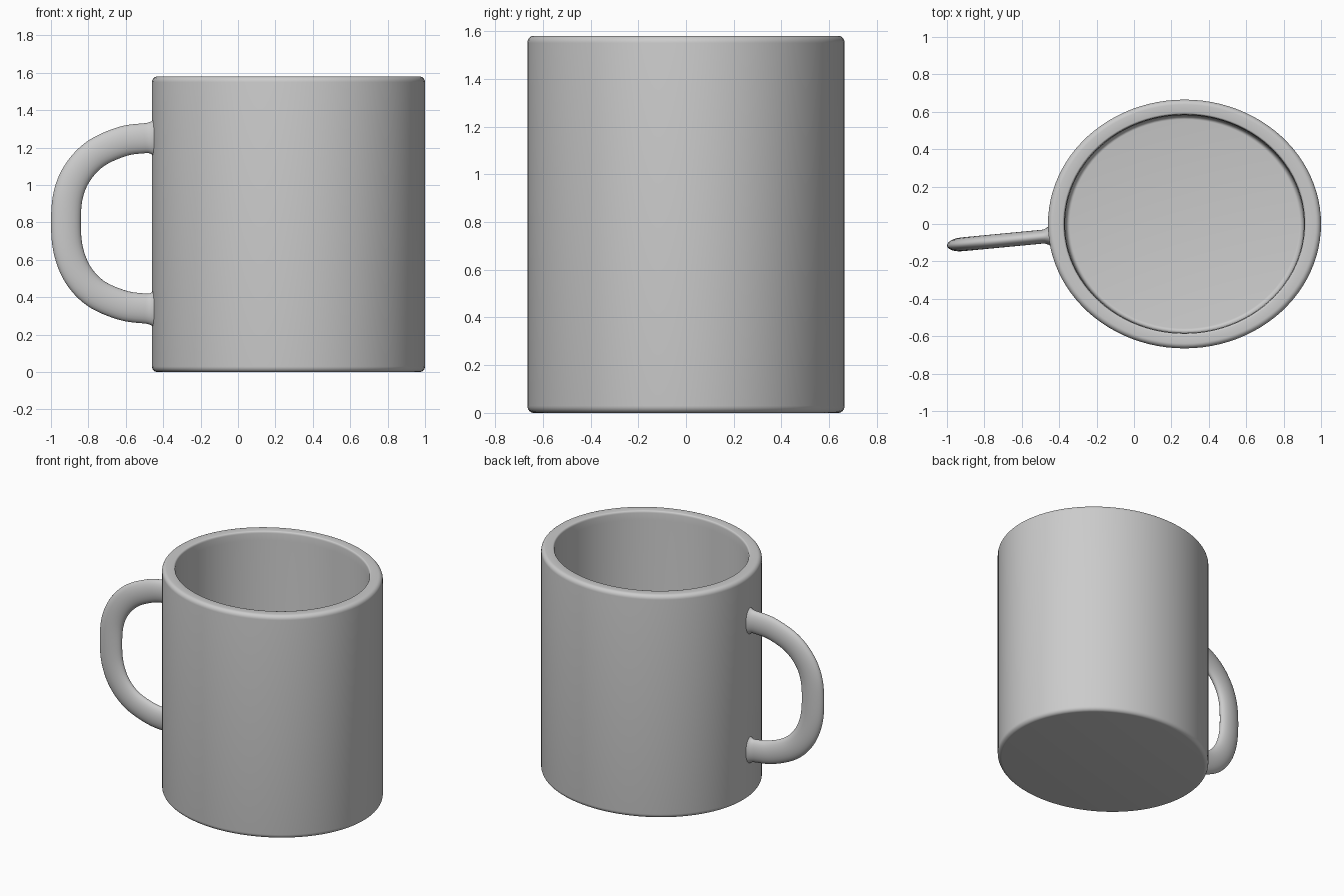
import bpy, bmesh, math
from mathutils import Vector

if "Cube" in bpy.data.objects:
    bpy.data.objects.remove(bpy.data.objects["Cube"])

CX, RX, RY, H = 0.27, 0.73, 0.665, 1.58


def skin(name, rings, close_ends):
    """Join equal-length rings of points into a smooth surface."""
    bm = bmesh.new()
    loops = [[bm.verts.new(p) for p in ring] for ring in rings]
    n = len(loops[0])
    for a, b in zip(loops, loops[1:]):
        for i in range(n):
            j = (i + 1) % n
            bm.faces.new((a[i], a[j], b[j], b[i]))
    if close_ends:
        bm.faces.new(loops[0][::-1])
        bm.faces.new(loops[-1])
    bmesh.ops.recalc_face_normals(bm, faces=bm.faces)
    mesh = bpy.data.meshes.new(name)
    bm.to_mesh(mesh)
    bm.free()
    obj = bpy.data.objects.new(name, mesh)
    bpy.context.collection.objects.link(obj)
    bpy.ops.object.select_all(action='DESELECT')
    obj.select_set(True)
    bpy.context.view_layer.objects.active = obj
    bpy.ops.object.shade_smooth_by_angle(angle=math.radians(40))
    return obj


def arc(r, z, rad_r, rad_z, a0, a1, steps=6):
    """Rounded corner of the body profile (radius fraction, height)."""
    out = []
    for k in range(steps + 1):
        a = math.radians(a0 + (a1 - a0) * k / steps)
        out.append((r + rad_r * math.cos(a), z + rad_z * math.sin(a)))
    return out


# Cup body: oval lathe with rounded foot, rounded rim and hollow inside
profile = (arc(0.96, 0.03, 0.04, 0.03, -90, 0)
           + arc(0.96, H - 0.03, 0.04, 0.03, 0, 90)
           + arc(0.895, H - 0.015, 0.015, 0.015, 90, 180, 4)
           + [(0.875, H - 0.06)]
           + arc(0.84, 0.12, 0.03, 0.03, 0, -90))
N = 96
rings = [[(CX + RX * r * math.cos(2 * math.pi * i / N),
           RY * r * math.sin(2 * math.pi * i / N), z) for i in range(N)]
         for r, z in profile]
skin("cup_body", rings, True)

# Handle: flattened tube swept along a C-shaped path, slightly skewed in plan
path = [(-0.41, 1.252), (-0.50, 1.25), (-0.62, 1.232), (-0.76, 1.168),
        (-0.855, 1.07), (-0.907, 0.95), (-0.92, 0.80), (-0.907, 0.65),
        (-0.855, 0.52), (-0.76, 0.42), (-0.62, 0.358), (-0.50, 0.34),
        (-0.41, 0.338)]
pts = [Vector((x, -0.065 + 0.095 * (x + 0.46), z)) for x, z in path]
side = Vector((-0.095, 1, 0)).normalized()


def spline(p, steps=8):
    q = [2 * p[0] - p[1]] + p + [2 * p[-1] - p[-2]]
    out = []
    for a, b, c, d in zip(q, q[1:], q[2:], q[3:]):
        for k in range(steps):
            t = k / steps
            out.append(0.5 * (2 * b + (c - a) * t + (2 * a - 5 * b + 4 * c - d) * t * t
                              + (3 * b - a - 3 * c + d) * t ** 3))
    return out + [p[-1]]


curve = spline(pts)
M = 24
rings = []
for i, c in enumerate(curve):
    tangent = (curve[min(i + 1, len(curve) - 1)] - curve[max(i - 1, 0)]).normalized()
    normal = side.cross(tangent).normalized()
    # small flare where the handle meets the cup
    flare = 0.018 * min(1, max(0, (c.x + 0.49) / 0.04)) ** 2
    rings.append([c + normal * (0.08 + flare) * math.cos(2 * math.pi * k / M)
                  + side * (0.037 + flare) * math.sin(2 * math.pi * k / M)
                  for k in range(M)])
skin("handle", rings, True)
